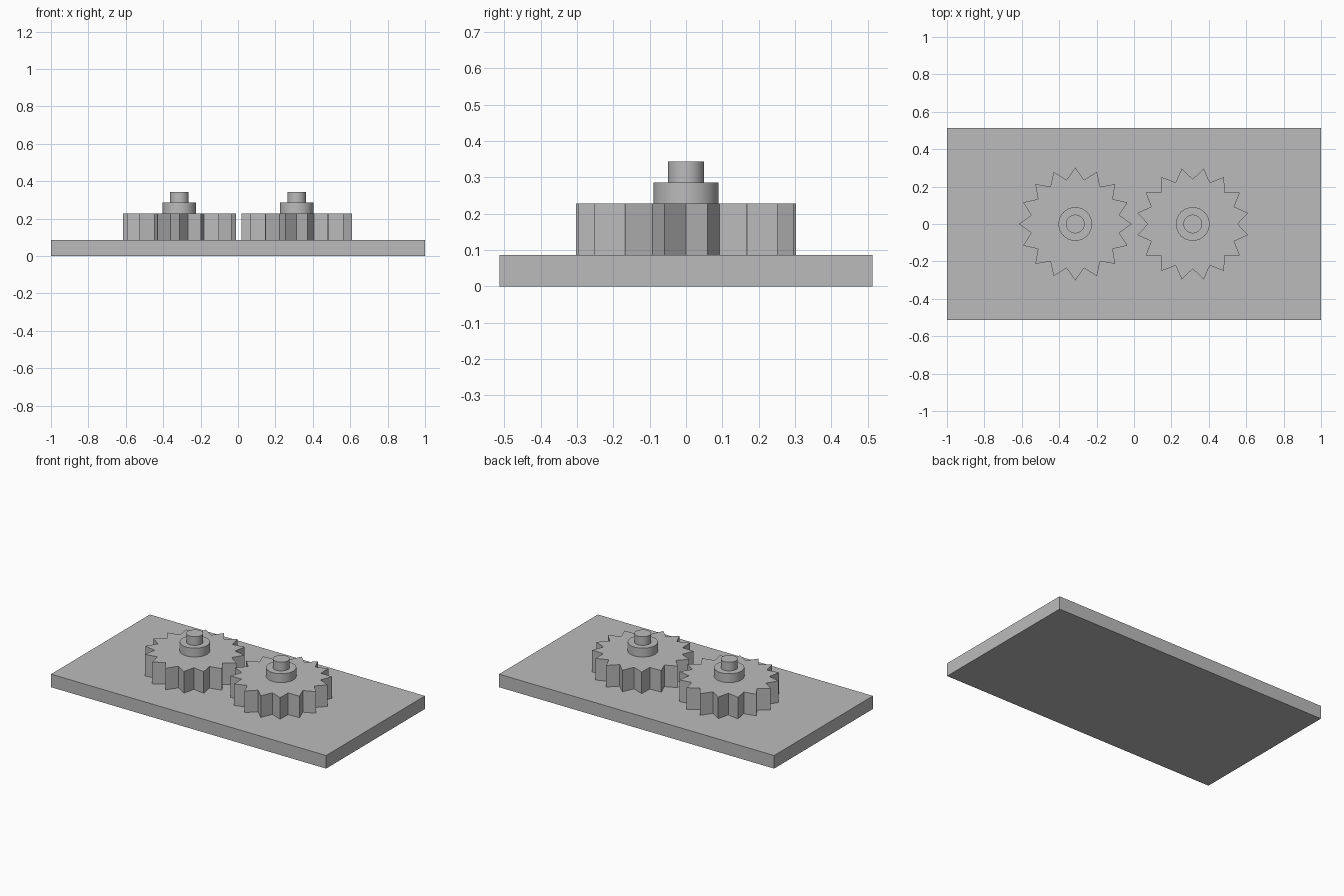
import bpy
import bmesh
from math import pi, sin, cos, radians

cube = bpy.data.objects.get("Cube")
if cube:
    bpy.data.objects.remove(cube, do_unlink=True)

GREY = (0.5, 0.5, 0.5, 1.0)
mat = bpy.data.materials.new("plain grey")
mat.use_nodes = True
mat.diffuse_color = GREY
mat.node_tree.nodes["Principled BSDF"].inputs["Base Color"].default_value = GREY

BASE_TOP, GEAR_TOP, HUB_TOP, AXLE_TOP = 0.086, 0.228, 0.286, 0.343
TEETH, TIP_R, ROOT_R = 16, 0.302, 0.24
HUB_R, AXLE_R, SPACING = 0.09, 0.05, 0.314


def prism(name, outline, z0, z1, x=0.0, smooth=False):
    """Extrude a closed outline upward from z0 to z1."""
    bm = bmesh.new()
    face = bm.faces.new([bm.verts.new((px, py, z0)) for px, py in outline])
    top = bmesh.ops.extrude_face_region(bm, geom=[face])["geom"]
    verts = [v for v in top if isinstance(v, bmesh.types.BMVert)]
    bmesh.ops.translate(bm, verts=verts, vec=(0, 0, z1 - z0))
    bmesh.ops.recalc_face_normals(bm, faces=bm.faces)
    mesh = bpy.data.meshes.new(name)
    bm.to_mesh(mesh)
    bm.free()
    mesh.materials.append(mat)
    obj = bpy.data.objects.new(name, mesh)
    obj.location.x = x
    bpy.context.collection.objects.link(obj)
    if smooth:
        bpy.ops.object.select_all(action="DESELECT")
        obj.select_set(True)
        bpy.context.view_layer.objects.active = obj
        bpy.ops.object.shade_smooth_by_angle(angle=radians(30))
    return obj


def ring(count, radii, turn=0.0):
    """Points around a circle, cycling through the given radii."""
    points = []
    for i in range(count):
        a = turn + 2 * pi * i / count
        r = radii[i % len(radii)]
        points.append((r * cos(a), r * sin(a)))
    return points


# Base plate
prism("base_plate", [(-1, -0.513), (1, -0.513), (1, 0.513), (-1, 0.513)], 0, BASE_TOP)

# Two gears, the left one turned half a tooth so that they mesh
for side, x, turn in (("right", -SPACING, 0), ("left", SPACING, pi / TEETH)):
    prism(side + "_gear", ring(2 * TEETH, (TIP_R, ROOT_R), turn), BASE_TOP, GEAR_TOP, x)
    prism(side + "_hub", ring(64, (HUB_R,)), GEAR_TOP, HUB_TOP, x, smooth=True)
    prism(side + "_axle", ring(64, (AXLE_R,)), HUB_TOP, AXLE_TOP, x, smooth=True)
